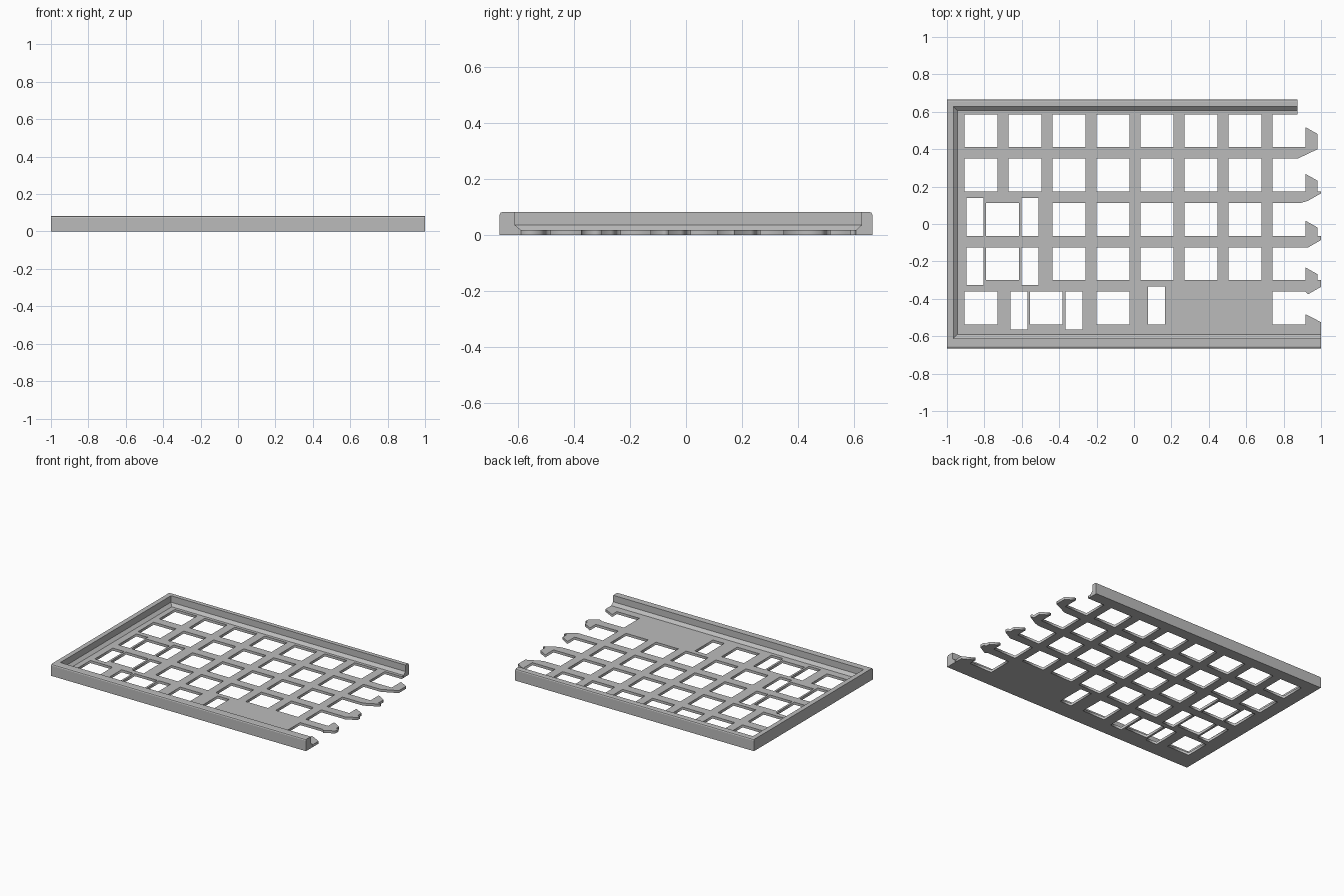
import bpy
import bmesh

if "Cube" in bpy.data.objects:
    bpy.data.objects.remove(bpy.data.objects["Cube"], do_unlink=True)

grey = bpy.data.materials.new("plain grey")
grey.use_nodes = True
grey.diffuse_color = (0.5, 0.5, 0.5, 1)
grey.node_tree.nodes["Principled BSDF"].inputs["Base Color"].default_value = grey.diffuse_color

PITCH, KEY, THICK = 0.2353, 0.175, 0.018
SLOT, SLOT_LEN = 0.09, 0.202
LEFT, TOP = -0.906, 0.586
FOOT_L, FOOT_F, FOOT_B = -0.945, -0.59, 0.607   # where the rails meet the plate


def row_top(r):
    return TOP - r * 0.237


def rect(x, y, w, h):
    """Corners of a rectangle hanging down from its top-left corner."""
    return [(x, y), (x + w, y), (x + w, y - h), (x, y - h)]


# Key holes, as (row, columns)
holes = []
for row, columns in enumerate([range(7), range(7), range(2, 7), range(2, 7), (0, 3)]):
    for c in columns:
        holes.append(rect(LEFT + c * PITCH, row_top(row), KEY, KEY))


# Wide keys: a square hole flanked by two taller slots
def wide_key(x, row, raised):
    y = row_top(row) + (SLOT_LEN - KEY if raised else 0)
    holes.append(rect(x, row_top(row), KEY, KEY))
    for side in (-1, 1):
        mid = x + KEY / 2 + side * 0.147
        holes.append(rect(mid - SLOT / 2, y, SLOT, SLOT_LEN))


wide_key(-0.791, 2, True)
wide_key(-0.791, 3, False)
wide_key(-0.556, 4, False)
holes.append(rect(0.075, row_top(4) + 0.027, SLOT, SLOT_LEN))

# Outline with hooked fingers along the open right edge
NOTCH, HOOK, SHOULDER = LEFT + 7 * PITCH, 0.918, 0.982
outline = [(FOOT_L, FOOT_F), (FOOT_L, FOOT_B), (0.874, FOOT_B), (0.874, TOP)]
for i in range(4):
    high = row_top(i) - KEY
    low = row_top(i + 1)
    tip = 0.517 - i * 0.25
    outline += [(NOTCH, row_top(i)), (NOTCH, high), (HOOK, high),
                (HOOK, tip), (SHOULDER, tip - 0.036)]
    if i == 0:
        outline += [(SHOULDER, 0.4), (0.874, low)]
    else:
        outline += [(SHOULDER, high), (1, high), (1, tip - 0.103),
                    (0.93, tip - 0.143)]
        outline.append((HOOK if i == 3 else 0.89, low))
low = row_top(4) - KEY
outline += [(NOTCH, row_top(4)), (NOTCH, low), (HOOK, low),
            (HOOK, -0.483), (1, -0.525), (1, FOOT_F)]

# Plate: filled flat curve with holes, given thickness
curve = bpy.data.curves.new("plate", "CURVE")
curve.dimensions = "2D"
curve.fill_mode = "BOTH"
curve.extrude = THICK / 2
for loop in [outline] + holes:
    spline = curve.splines.new("POLY")
    spline.points.add(len(loop) - 1)
    for point, (x, y) in zip(spline.points, loop):
        point.co = (x, y, 0, 1)
    spline.use_cyclic_u = True
plate = bpy.data.objects.new("plate", curve)
plate.location.z = THICK / 2
bpy.context.collection.objects.link(plate)
bpy.context.view_layer.objects.active = plate
plate.select_set(True)
bpy.ops.object.convert(target="MESH")
plate = bpy.context.object
plate.data.materials.clear()
plate.data.materials.append(grey)


# Rails: a wall section with a sloped foot, swept along one axis
def rail(name, section, start, end, along_x):
    bm = bmesh.new()
    verts = [bm.verts.new((start, a, z) if along_x else (a, start, z)) for a, z in section]
    face = bm.faces.new(verts)
    swept = bmesh.ops.extrude_face_region(bm, geom=[face])["geom"]
    move = (end - start, 0, 0) if along_x else (0, end - start, 0)
    bmesh.ops.translate(bm, vec=move, verts=[v for v in swept if isinstance(v, bmesh.types.BMVert)])
    bmesh.ops.recalc_face_normals(bm, faces=bm.faces)
    mesh = bpy.data.meshes.new(name)
    bm.to_mesh(mesh)
    bm.free()
    mesh.materials.append(grey)
    bpy.context.collection.objects.link(bpy.data.objects.new(name, mesh))


HEIGHT, SLOPE = 0.083, 0.037


def section(outer, inner, foot, bevel):
    s = 1 if inner > outer else -1
    top = [(outer, HEIGHT)]
    if bevel:
        top = [(outer, HEIGHT - bevel), (outer + s * bevel * 0.3, HEIGHT - bevel * 0.3),
               (outer + s * bevel, HEIGHT)]
    return [(outer, 0)] + top + [(inner, HEIGHT), (inner, SLOPE), (foot, THICK), (foot, 0)]


rail("front_rail", section(-0.666, -0.612, FOOT_F, 0.01), -1, 1, True)
rail("back_rail", section(0.666, 0.628, FOOT_B, 0.01), -1, 0.874, True)
rail("left_rail", section(-1, -0.966, FOOT_L, 0), -0.612, 0.628, False)
